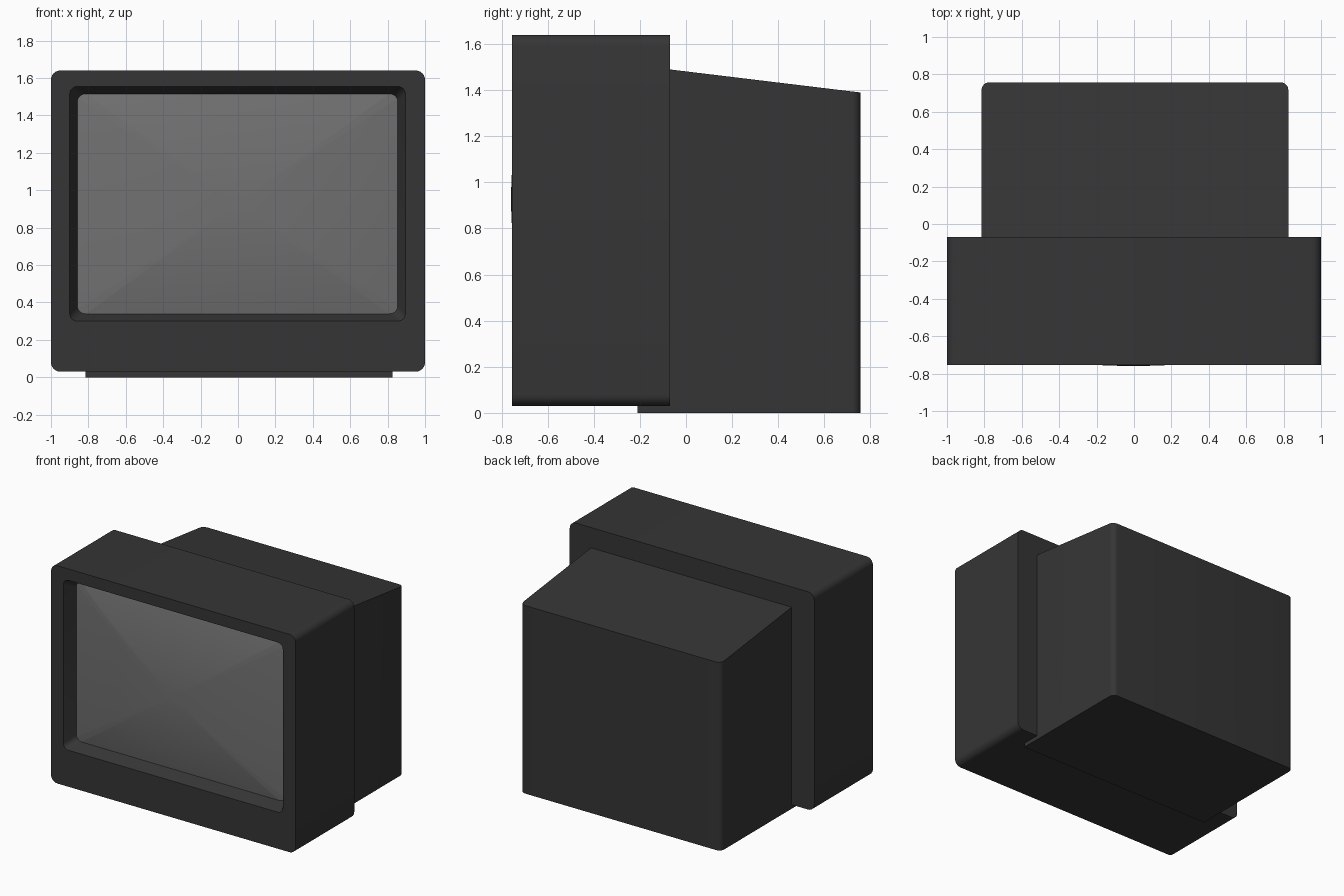
import bpy, bmesh
from math import cos, sin, pi, radians

cube = bpy.data.objects.get("Cube")
if cube:
    bpy.data.objects.remove(cube, do_unlink=True)


def make_material(name, grey, roughness):
    mat = bpy.data.materials.new(name)
    mat.use_nodes = True
    color = (grey, grey, grey, 1)
    mat.diffuse_color = color
    shader = mat.node_tree.nodes["Principled BSDF"]
    shader.inputs["Base Color"].default_value = color
    shader.inputs["Roughness"].default_value = roughness
    return mat


def rounded_rect(left, right, low, high, radii, steps=6):
    """Outline points; radii in order high-right, high-left, low-left, low-right."""
    pts = []
    signs = ((1, 1), (-1, 1), (-1, -1), (1, -1))
    for i, ((sx, sy), r) in enumerate(zip(signs, radii)):
        cx = right - r if sx > 0 else left + r
        cy = high - r if sy > 0 else low + r
        for k in range(steps + 1 if r else 1):
            a = (i + k / steps) * pi / 2
            pts.append((cx + r * cos(a), cy + r * sin(a)))
    return pts


def loft(name, rings, mat):
    """Bridge matching rings of 3D points and cap both ends."""
    bm = bmesh.new()
    loops = [[bm.verts.new(p) for p in ring] for ring in rings]
    n = len(loops[0])
    for a, b in zip(loops, loops[1:]):
        for i in range(n):
            j = (i + 1) % n
            bm.faces.new((a[i], a[j], b[j], b[i]))
    bm.faces.new(loops[0])
    bm.faces.new(loops[-1])
    bmesh.ops.recalc_face_normals(bm, faces=bm.faces)
    mesh = bpy.data.meshes.new(name)
    bm.to_mesh(mesh)
    bm.free()
    mesh.materials.append(mat)
    mesh.polygons.foreach_set("use_smooth", [True] * len(mesh.polygons))
    mesh.set_sharp_from_angle(angle=radians(30))
    obj = bpy.data.objects.new(name, mesh)
    bpy.context.collection.objects.link(obj)
    return obj


def at_depth(outline, y):
    return [(x, y, z) for x, z in outline]


plastic = make_material("dark grey plastic", 0.036, 0.6)
glass = make_material("grey screen glass", 0.165, 0.4)

FRONT, SEAM, BACK = -0.755, -0.07, 0.757
LEFT, RIGHT, LOW, HIGH = -0.9, 0.895, 0.3, 1.555


def opening(inset, radius=0.04):
    return rounded_rect(LEFT + inset, RIGHT - inset, LOW + inset, HIGH - inset, [radius] * 4)


# Front housing with a tapered recess
outer = rounded_rect(-1, 1, 0.03, 1.64, [0.05] * 4)
loft("front_housing", [
    at_depth(outer, SEAM),
    at_depth(outer, FRONT),
    at_depth(opening(0), FRONT),
    at_depth(opening(0.06), FRONT + 0.135),
], plastic)

# Bulging screen, its rim buried in the recess walls
cx, cz = (LEFT + RIGHT) / 2, (LOW + HIGH) / 2
rim = opening(0.005)
rings = [at_depth(rim, -0.635)]
STEPS = 14
for s in range(STEPS, 0, -1):
    f = s / STEPS
    ring = []
    for x, z in rim:
        dx, dz = (x - cx) * f, (z - cz) * f
        ring.append((cx + dx, -0.759 + (dx * dx + dz * dz) / 10.8, cz + dz))
    rings.append(ring)
loft("screen", rings, glass)

# Rear casing with a sloping top and rounded back corners
plan = rounded_rect(-0.815, 0.825, -0.21, BACK, (0.04, 0.04, 0, 0))
loft("rear_casing", [
    [(x, y, 0) for x, y in plan],
    [(x, y, 1.39 + (BACK - y) * 0.121) for x, y in plan],
], plastic)
